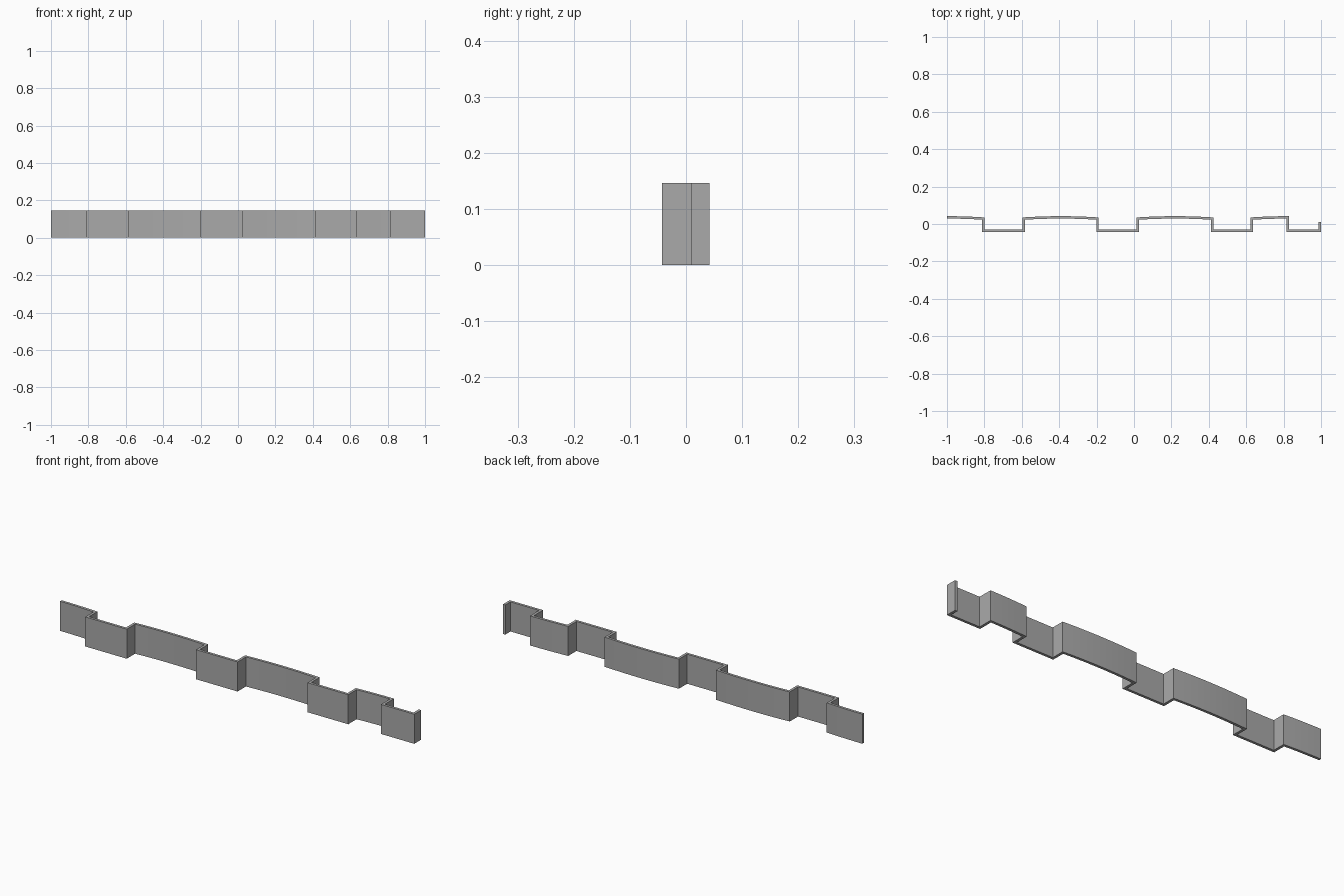
import bpy, bmesh, math
from mathutils import Vector

if "Cube" in bpy.data.objects:
    bpy.data.objects.remove(bpy.data.objects["Cube"])

HEIGHT, THICK = 0.147, 0.013
FRONT, CORNER, PEAK = -0.036, 0.029, 0.0355

grey = bpy.data.materials.new("plain grey")
grey.diffuse_color = (0.4, 0.4, 0.4, 1)
grey.use_nodes = True
grey.node_tree.nodes["Principled BSDF"].inputs["Base Color"].default_value = grey.diffuse_color


def bowed(x0, x1, centre, half, steps):
    """Shallow arc of the rear panels, highest at its centre."""
    pts = []
    for i in range(steps + 1):
        x = x0 + (x1 - x0) * i / steps
        pts.append(Vector((x, PEAK - (PEAK - CORNER) * ((x - centre) / half) ** 2)))
    return pts


def front(x0, x1):
    return [Vector((x0, FRONT)), Vector((x1, FRONT))]


# Centreline: rear bowed panels alternating with flat front panels
path = bowed(-1.0, -0.805, -1.0, 0.195, 5)
path += front(-0.805, -0.589)
path += bowed(-0.589, -0.195, -0.392, 0.197, 10)
path += front(-0.195, 0.021)
path += bowed(0.021, 0.418, 0.2195, 0.1985, 10)
path += front(0.418, 0.630)
path += bowed(0.630, 0.823, 0.823, 0.193, 5)
path += front(0.823, 0.9935)
path.append(Vector((0.9935, 0.011)))  # short end return


def offset(points, d):
    """Mitred parallel copy of an open path."""
    out = []
    for i, p in enumerate(points):
        a = (p - points[i - 1]).normalized() if i else None
        b = (points[i + 1] - p).normalized() if i < len(points) - 1 else None
        a, b = a or b, b or a
        na, nb = Vector((-a.y, a.x)), Vector((-b.y, b.x))
        m = (na + nb).normalized()
        out.append(p + m * (d / m.dot(na)))
    return out


# Folded wall strip with thickness, extruded upward
left, right = offset(path, THICK / 2), offset(path, -THICK / 2)
bm = bmesh.new()
rows = [[bm.verts.new((p.x, p.y, z)) for p in side]
        for side, z in ((left, 0), (left, HEIGHT), (right, HEIGHT), (right, 0))]
for k in range(4):
    r, s = rows[k], rows[(k + 1) % 4]
    for i in range(len(path) - 1):
        bm.faces.new((r[i], r[i + 1], s[i + 1], s[i]))
for i in (0, -1):
    bm.faces.new([r[i] for r in rows])
bmesh.ops.recalc_face_normals(bm, faces=bm.faces)
mesh = bpy.data.meshes.new("folded_wall")
bm.to_mesh(mesh)
bm.free()
mesh.materials.append(grey)
wall = bpy.data.objects.new("folded_wall", mesh)
bpy.context.collection.objects.link(wall)

# Smooth the bowed panels, keep the folds sharp
bpy.context.view_layer.objects.active = wall
wall.select_set(True)
bpy.ops.object.shade_smooth_by_angle(angle=math.radians(30))
